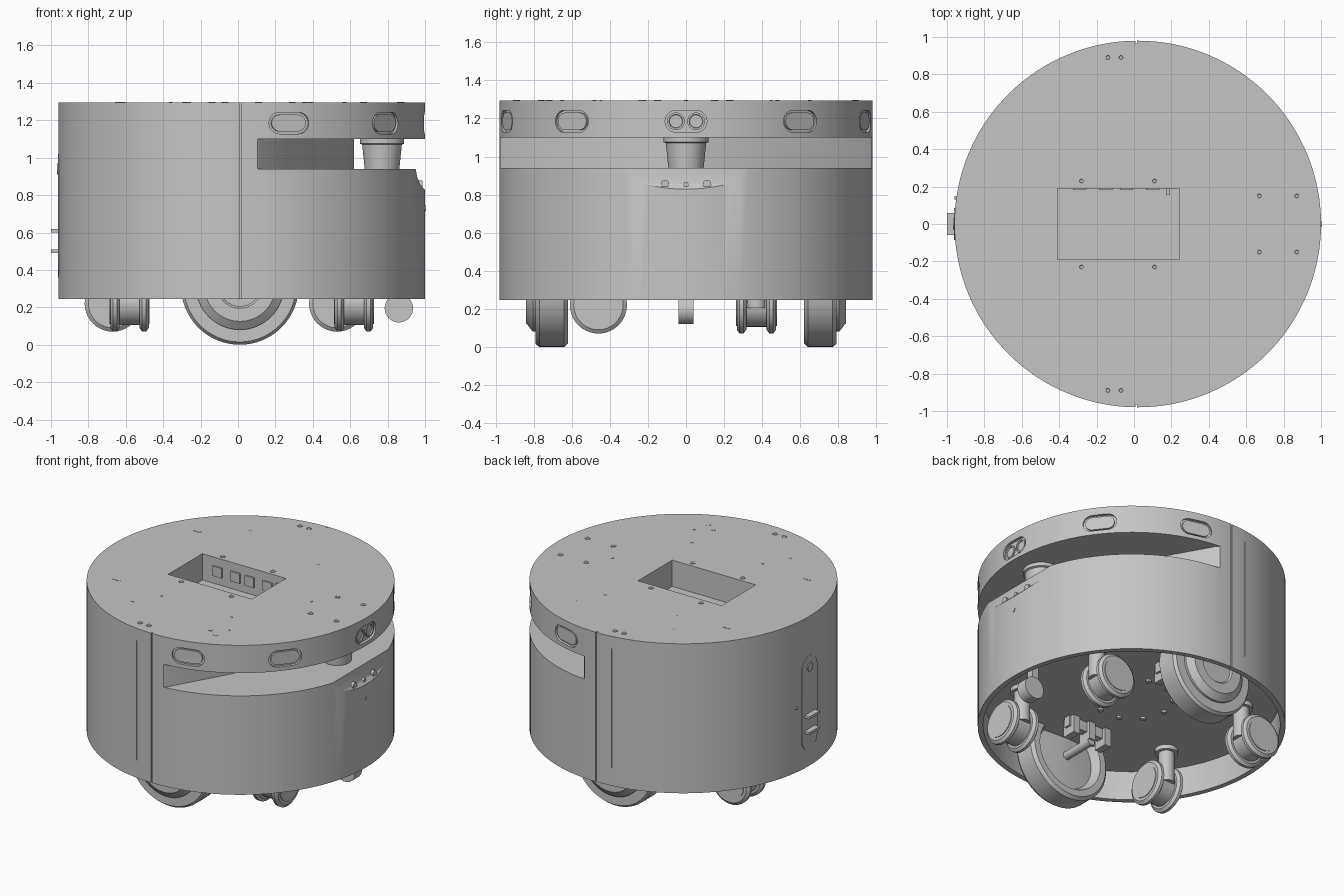
import bpy, bmesh, math
from mathutils import Matrix, Vector

cube = bpy.data.objects.get("Cube")
if cube:
    bpy.data.objects.remove(cube, do_unlink=True)

grey = bpy.data.materials.new("light_grey")
grey.use_nodes = True
COLOR = (0.56, 0.56, 0.56, 1)
grey.diffuse_color = COLOR
grey.node_tree.nodes["Principled BSDF"].inputs["Base Color"].default_value = COLOR

CX, R, TOP, BASE = 0.02, 0.98, 1.295, 0.245
X, Y, Z = Vector((1, 0, 0)), Vector((0, 1, 0)), Vector((0, 0, 1))


def finish(name, bm, matrix):
    bmesh.ops.transform(bm, matrix=matrix, verts=bm.verts)
    bmesh.ops.recalc_face_normals(bm, faces=bm.faces)
    mesh = bpy.data.meshes.new(name)
    bm.to_mesh(mesh)
    bm.free()
    mesh.materials.append(grey)
    obj = bpy.data.objects.new(name, mesh)
    bpy.context.collection.objects.link(obj)
    return obj


def lathe(name, profile, loc, axis=Z, seg=32):
    """Spin (radius, height) points around an axis through loc."""
    bm = bmesh.new()
    vs = [bm.verts.new((r, 0, h)) for r, h in profile]
    es = [bm.edges.new(p) for p in zip(vs, vs[1:])]
    bmesh.ops.spin(bm, geom=vs + es, axis=Z, cent=(0, 0, 0), steps=seg, angle=math.tau)
    bmesh.ops.remove_doubles(bm, verts=bm.verts, dist=0.0002)
    rot = Z.rotation_difference(axis).to_matrix().to_4x4()
    return finish(name, bm, Matrix.Translation(loc) @ rot)


def rod(name, r, length, loc, axis=Z, seg=24):
    h = length / 2
    return lathe(name, [(0, -h), (r, -h), (r, h), (0, h)], loc, axis, seg)


def box(name, size, loc):
    bm = bmesh.new()
    bmesh.ops.create_cube(bm, size=1)
    return finish(name, bm, Matrix.Translation(loc) @ Matrix.Diagonal((*size, 1)))


def prism(name, points, depth, matrix):
    """Extrude a flat outline along its local z."""
    bm = bmesh.new()
    face = bm.faces.new([bm.verts.new((u, v, 0)) for u, v in points])
    new = bmesh.ops.extrude_face_region(bm, geom=[face])["geom"]
    bmesh.ops.translate(bm, vec=(0, 0, depth),
                        verts=[g for g in new if isinstance(g, bmesh.types.BMVert)])
    return finish(name, bm, matrix)


def stadium(width, height, steps=10):
    r, pts = height / 2, []
    for side in (1, -1):
        for i in range(steps + 1):
            a = -math.pi / 2 + math.pi * i / steps
            pts.append((side * (width / 2 - r + r * math.cos(a)), side * r * math.sin(a)))
    return pts


def radial(angle, radius, z):
    """Frame on the drum wall: u is sideways, v is up, depth points outward."""
    frame = Matrix(((0, 0, 1, 0), (1, 0, 0, 0), (0, 1, 0, 0), (0, 0, 0, 1)))
    return (Matrix.Translation((CX, 0, z)) @ Matrix.Rotation(angle, 4, "Z")
            @ Matrix.Translation((radius, 0, 0)) @ frame)


def cut(target, cutter):
    cutter.hide_render = True
    mod = target.modifiers.new("cut", "BOOLEAN")
    mod.operation, mod.solver, mod.object = "DIFFERENCE", "EXACT", cutter
    bpy.context.view_layer.objects.active = target
    bpy.ops.object.modifier_apply(modifier=mod.name)
    bpy.data.objects.remove(cutter, do_unlink=True)


# Drum body with hollow underside and top bay
body = rod("body", R, TOP - BASE, (CX, 0, (TOP + BASE) / 2), seg=128)
cut(body, rod("underside_cutter", 0.945, 0.4, (CX, 0, 0.25), seg=128))
cut(body, box("bay_cutter", (0.65, 0.38, 0.4), (-0.085, 0, 1.31)))

# Scanner slot with V-shaped back wall
slot = [(0.08, -1.2), (0.08, -1.0), (0.12, -0.96), (0.62, -0.08)]
slot += [(x, -y) for x, y in reversed(slot)] + [(1.3, 1.2), (1.3, -1.2)]
cut(body, prism("slot_cutter", slot, 0.16, Matrix.Translation((0, 0, 0.94))))

# Scoop below the scanner
scoop = [(0.945, 1.0), (0.95, 0.94), (0.957, 0.9), (0.972, 0.86), (1.0, 0.828), (1.1, 0.8), (1.1, 1.0)]
cut(body, prism("scoop_cutter", scoop, 0.8,
                Matrix.Translation((0, 0.4, 0)) @ Matrix.Rotation(math.pi / 2, 4, "X")))

# Seams and door grooves on both sides
for s in (-1, 1):
    cut(body, box("seam_cutter", (0.008, 0.03, 1.2), (0.012, s * R, 0.77)))
    cut(body, box("groove_cutter", (0.008, 0.03, 0.84), (-0.105, s * R, 0.79)))

# Sensor windows around the upper ring
for deg in (-75, -38, 0, 38, 75):
    a = math.radians(deg)
    cut(body, prism("window_cutter", stadium(0.22, 0.115), 0.1, radial(a, 0.96, 1.185)))
    if deg:
        prism("sensor_window", stadium(0.19, 0.09), 0.02, radial(a, 0.952, 1.185))
for s in (-1, 1):
    lathe("sensor_lens", [(0, 0), (0.03, 0), (0.036, 0.02), (0.046, 0.02), (0.046, -0.01)],
          (0.968, s * 0.053, 1.185), X)

# Scanner cup
lathe("scanner", [(0, -0.085), (0.092, -0.085), (0.106, 0.05), (0.118, 0.055), (0.118, 0.085), (0, 0.085)],
      (0.77, 0, 1.02), seg=48)

# Scoop buttons and the small light under them
for y, z in ((-0.11, 0.855), (0, 0.852), (0.11, 0.855)):
    rod("scoop_button", 0.014 if y == 0 else 0.022, 0.024, (0.975, y, z), X)
rod("front_light", 0.014, 0.012, (0.998, 0, 0.73), X)

# Connectors inside the top bay
for x in (-0.29, -0.15, -0.04, 0.1):
    box("bay_connector", (0.07, 0.01, 0.07), (x, 0.186, 1.2))
box("bay_plug", (0.02, 0.035, 0.05), (0.18, 0.172, 1.22))

# Top screws, slits and pin holes
screws = [(-0.14, 0.89), (-0.07, 0.89), (0.11, 0.23), (-0.28, 0.23), (0.67, 0.15), (0.87, 0.15)]
pins = [(-0.36, 0.65), (0.39, 0.65), (-0.26, 0.48), (0.29, 0.48)]
for s in (-1, 1):
    for x, y in screws:
        lathe("top_screw", [(0.019, 0), (0.019, 0.003), (0.011, 0.003), (0.009, 0.001), (0, 0.001)],
              (x, s * y, TOP), seg=16)
    for x, y in pins:
        rod("top_pin", 0.01, 0.004, (x, s * y, TOP), seg=12)
    box("top_slit", (0.055, 0.014, 0.004), (-0.63, s * 0.447, TOP))
for x, y in ((0.29, -0.72), (0.36, -0.76)):
    rod("top_screw", 0.018, 0.004, (x, y, TOP), seg=16)
rod("top_pin", 0.01, 0.004, (0.57, 0, TOP), seg=12)

# Rear panel with button and charging contacts
prism("rear_panel", [(v, u) for u, v in stadium(0.66, 0.17)], 0.02, radial(math.pi, 0.962, 0.69))
rod("rear_button", 0.03, 0.01, (-0.963, 0, 0.94), X)
rod("rear_port", 0.01, 0.01, (-0.955, 0.14, 0.7), X)
for z in (0.5, 0.61):
    box("charging_contact", (0.06, 0.115, 0.018), (-0.97, 0, z))

# Drive wheels with hub, axle and motor bracket
tyre = [(0, -0.05), (0.05, -0.05), (0.22, -0.03), (0.25, -0.085), (0.295, -0.085), (0.315, -0.065),
        (0.315, 0.065), (0.3, 0.085), (0.235, 0.085), (0.235, 0.1), (0.19, 0.135),
        (0.12, 0.135), (0.11, 0.125), (0, 0.125)]
for s in (-1, 1):
    lathe("drive_wheel", tyre, (0.01, s * 0.705, 0.315), Y * s, 64)
    rod("axle", 0.028, 0.26, (0.01, s * 0.54, 0.315), Y)
    box("motor_bracket", (0.34, 0.05, 0.08), (0.01, s * 0.45, 0.42))
    for x in (-0.12, 0.01, 0.14):
        box("bracket_fin", (0.05, 0.1, 0.13), (x, s * 0.45, 0.39))

# Twin-wheel casters: pivot position and trailing direction
roller = [(0, -0.025), (0.13, -0.025), (0.15, -0.01), (0.15, 0.01), (0.13, 0.025), (0, 0.025)]
for px, py, trail in ((0.62, -0.37, -Y), (-0.58, -0.37, -Y), (0.62, 0.37, -X), (-0.58, 0.37, -X)):
    hub = Vector((px, py, 0.22)) + trail * 0.09
    axle = trail.cross(Z)
    for s in (-1, 1):
        lathe("caster_wheel", roller, hub + axle * s * 0.078, axle, 40)
        rod("caster_cap", 0.11, 0.008, hub + axle * s * 0.104, axle, 32)
    rod("caster_housing", 0.115, 0.12, hub, axle, 32)
    rod("caster_stem", 0.052, 0.25, (px, py, 0.33))
    rod("caster_collar", 0.075, 0.03, (px, py, 0.435))

# Small roller sensor at the front edge
rod("front_roller", 0.076, 0.08, (0.86, 0, 0.195), Y, 32)
box("roller_post", (0.05, 0.05, 0.26), (0.84, 0, 0.34))

# Screws on the underside plate
for i in range(10):
    a = math.tau * i / 10
    rod("underside_screw", 0.018, 0.02, (0.25 * math.cos(a), 0.25 * math.sin(a), 0.445), seg=12)

bpy.ops.object.select_all(action="DESELECT")
for obj in bpy.context.scene.objects:
    if obj.type == "MESH" and obj.data.materials and obj.data.materials[0] == grey:
        obj.select_set(True)
bpy.context.view_layer.objects.active = body
bpy.ops.object.shade_smooth_by_angle(angle=math.radians(30))
